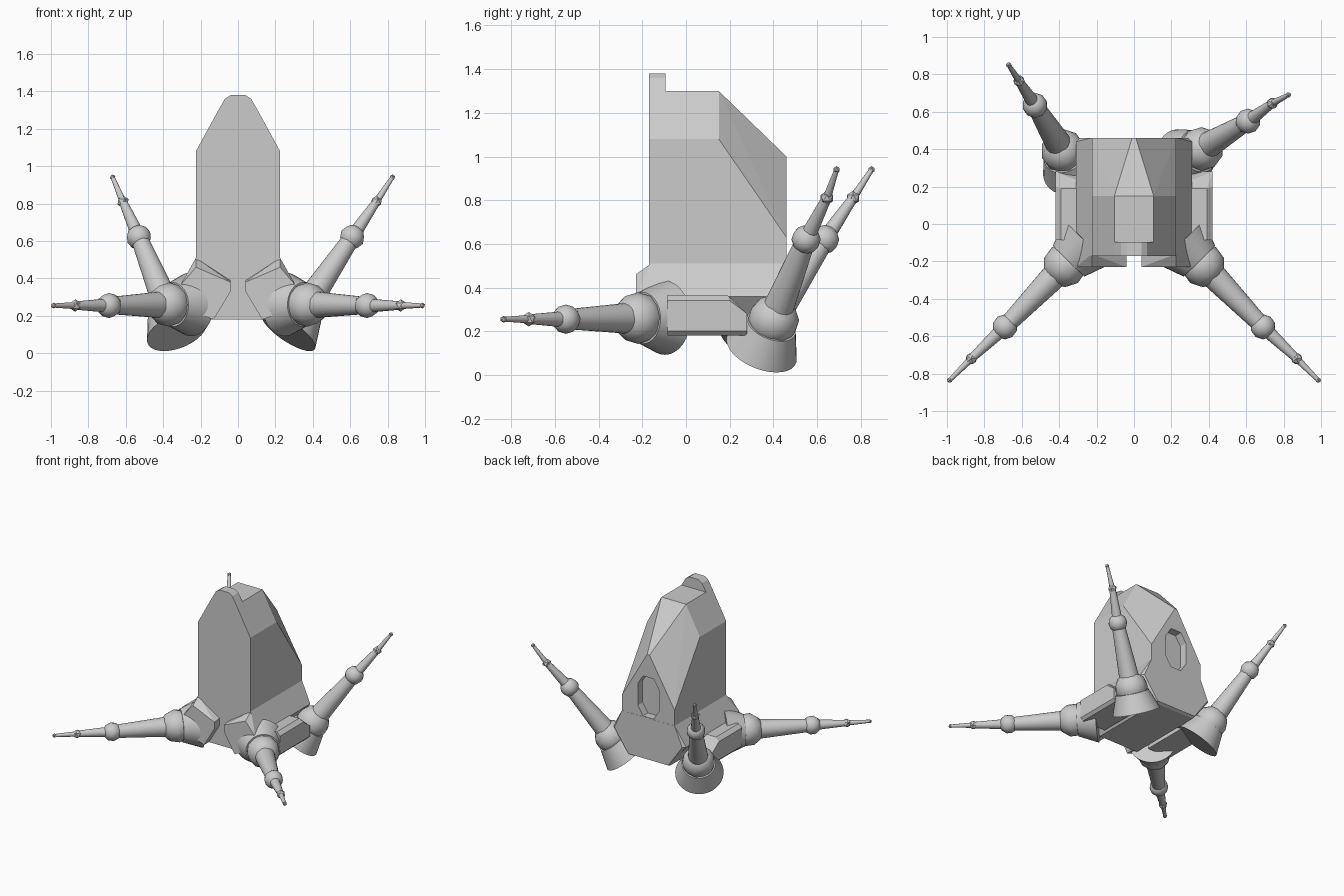
import bpy, bmesh, math
from mathutils import Vector

if "Cube" in bpy.data.objects:
    bpy.data.objects.remove(bpy.data.objects["Cube"])

grey = bpy.data.materials.new("hull grey")
grey.diffuse_color = (0.6, 0.6, 0.6, 1)
grey.use_nodes = True
grey.node_tree.nodes["Principled BSDF"].inputs["Base Color"].default_value = grey.diffuse_color


def finish(name, bm, smooth=False):
    bmesh.ops.recalc_face_normals(bm, faces=bm.faces)
    me = bpy.data.meshes.new(name)
    bm.to_mesh(me)
    bm.free()
    me.materials.append(grey)
    ob = bpy.data.objects.new(name, me)
    bpy.context.collection.objects.link(ob)
    if smooth:
        bpy.ops.object.select_all(action='DESELECT')
        ob.select_set(True)
        bpy.context.view_layer.objects.active = ob
        bpy.ops.object.shade_smooth_by_angle(angle=math.radians(40))
    return ob


def hull(name, points):
    """Convex faceted solid around the given points."""
    bm = bmesh.new()
    for p in points:
        bm.verts.new(p)
    bmesh.ops.convex_hull(bm, input=bm.verts)
    bmesh.ops.dissolve_limit(bm, angle_limit=0.03, verts=bm.verts, edges=bm.edges)
    return finish(name, bm)


def both(points):
    return [(s * x, y, z) for x, y, z in points for s in (1, -1)]


def cone(name, a, b, r1, r2, sides=24):
    a, b = Vector(a), Vector(b)
    bm = bmesh.new()
    bmesh.ops.create_cone(bm, cap_ends=True, segments=sides, radius1=r1,
                          radius2=r2, depth=(b - a).length)
    rot = (b - a).to_track_quat('Z', 'Y')
    for v in bm.verts:
        v.co = rot @ v.co + (a + b) / 2
    finish(name, bm, True)


def ball(name, c, r, sub=2):
    bm = bmesh.new()
    bmesh.ops.create_icosphere(bm, subdivisions=sub, radius=r)
    bmesh.ops.translate(bm, verts=bm.verts, vec=c)
    finish(name, bm, True)


# Tall cabin with sloped rear
cabin = hull("cabin", both([
    (.225, -.17, .4), (.225, -.17, 1.08), (.105, -.17, 1.3),
    (.225, .15, 1.08), (.105, .15, 1.3),
    (.01, .46, 1.0), (.225, .46, .63), (.225, .46, .4)]))

# Elongated octagonal recess in the rear face
port = [(.045, .155), (.09, .085), (.09, -.085), (.045, -.155)]
cutter = hull("port_cutter", both([(x, y, .67 + z) for x, z in port for y in (.40, .52)]))
cutter.hide_render = True
cutter.hide_set(True)
cut = cabin.modifiers.new("port", 'BOOLEAN')
cut.operation = 'DIFFERENCE'
cut.solver = 'EXACT'
cut.object = cutter

# Crest at the front of the roof
hull("crest", both([(x, y, z) for x, z in [(.105, 1.3), (.07, 1.36), (.04, 1.38)]
                    for y in (-.17, -.095)]))

# Wide skirt under the cabin
hull("skirt", both([
    (.225, -.17, .51), (.31, -.17, .36), (.17, -.17, .18),
    (.225, .461, .51), (.31, .44, .36), (.29, .461, .36), (.17, .461, .19), (.17, .44, .18)]))

for s, side in ((1, "right"), (-1, "left")):
    # Angled front plate, leaving a notch in the middle
    hull(side + "_front_plate", [(s * x, y, z) for x, y, z in [
        (.04, -.23, .38), (.225, -.23, .46), (.31, -.23, .36), (.29, -.23, .24),
        (.13, -.23, .18), (.04, -.23, .33),
        (.04, -.16, .39), (.225, -.16, .51), (.31, -.16, .36), (.29, -.16, .24),
        (.13, -.16, .18), (.04, -.16, .33)]])
    # Chamfered side pod
    hull(side + "_side_pod", [(s * x, y, z) for x, z, back in [
        (.2, .365, .19), (.39, .365, .19), (.42, .34, .2), (.42, .28, .28),
        (.42, .2, .28), (.4, .18, .28), (.2, .18, .28)] for y in (-.085, back)])

# Arms: shoulder, elbow, wrist, tip
arms = {
    "front_right": [(.37, -.22, .26), (.69, -.55, .255), (.87, -.72, .255), (.985, -.835, .255)],
    "front_left": [(-.37, -.22, .26), (-.69, -.55, .255), (-.87, -.72, .255), (-.985, -.835, .255)],
    "rear_right": [(.36, .40, .25), (.61, .55, .62), (.74, .645, .81), (.825, .69, .94)],
    "rear_left": [(-.38, .39, .25), (-.53, .635, .62), (-.615, .765, .81), (-.67, .85, .94)],
}
for arm, (sh, el, wr, tip) in arms.items():
    ball(arm + "_shoulder", sh, .118)
    ball(arm + "_elbow", el, .067)
    ball(arm + "_wrist", wr, .033, 1)
    ball(arm + "_tip", tip, .016, 1)
    cone(arm + "_upper_arm", sh, el, .075, .045)
    cone(arm + "_forearm", el, wr, .038, .022, 16)
    cone(arm + "_finger", wr, tip, .019, .011, 12)
    # Flared socket behind the shoulder, opposite the arm
    d = (Vector(el) - Vector(sh)).normalized()
    cone(arm + "_socket", Vector(sh) - d * .17, Vector(sh) - d * .03, .17, .118, 32)
